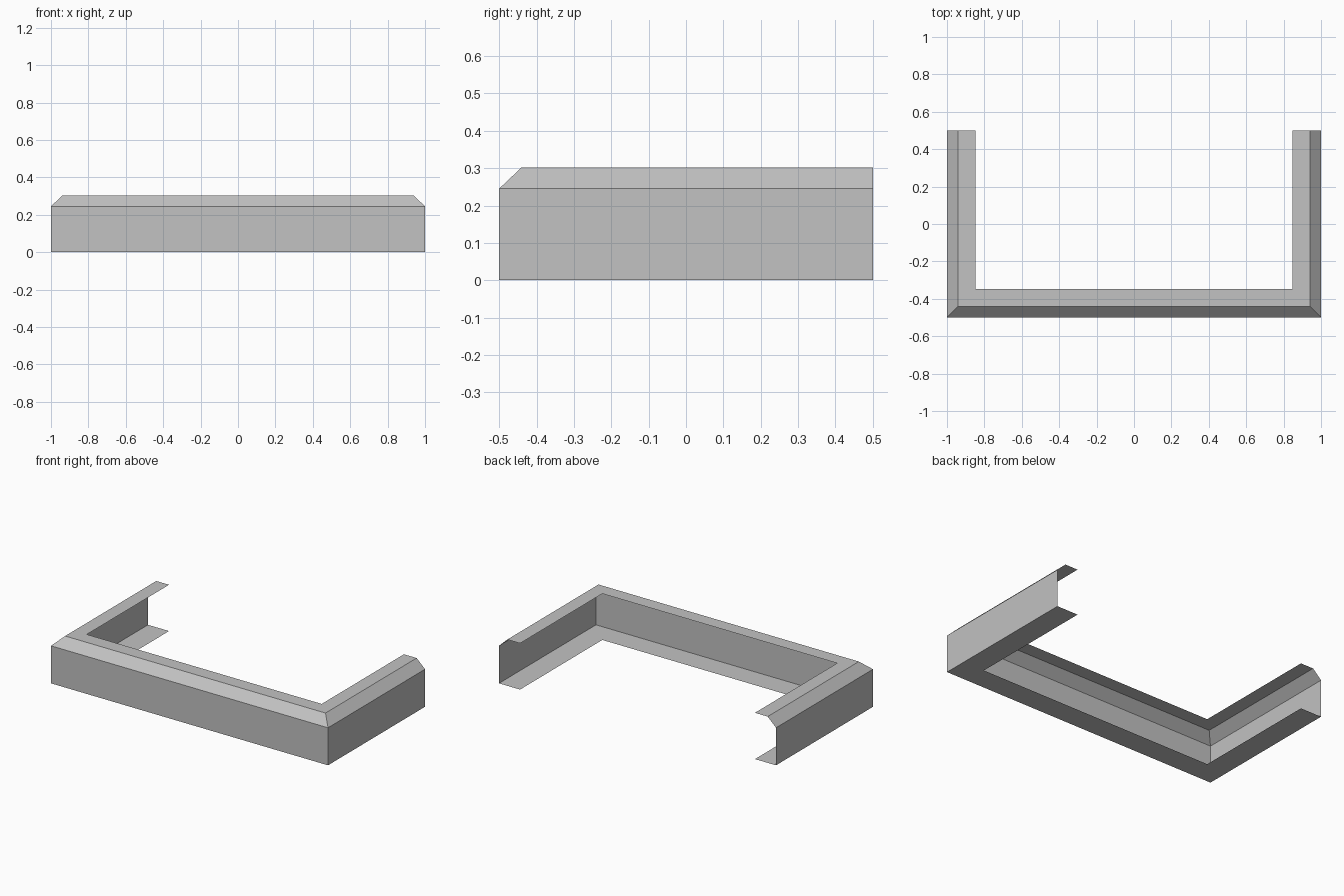
import bpy
import bmesh

cube = bpy.data.objects.get("Cube")
if cube:
    bpy.data.objects.remove(cube, do_unlink=True)

grey = bpy.data.materials.new("light_grey")
grey.use_nodes = True
colour = (0.54, 0.54, 0.54, 1)
grey.diffuse_color = colour
grey.node_tree.nodes["Principled BSDF"].inputs["Base Color"].default_value = colour

# Open channel section: inset from the outer edge, height
section = [(0.152, 0), (0, 0), (0, 0.245), (0.06, 0.302), (0.152, 0.302)]


def path(inset):
    """U-shaped outline with mitred corners, moved inwards by the inset."""
    x, y = 1 - inset, -0.5 + inset
    return [(-x, 0.5), (-x, y), (x, y), (x, 0.5)]


# Sweep the section round the outline as a thin open shell
bm = bmesh.new()
rails = [[bm.verts.new((x, y, z)) for x, y in path(inset)] for inset, z in section]
for low, high in zip(rails, rails[1:]):
    for i in range(3):
        bm.faces.new((low[i], low[i + 1], high[i + 1], high[i]))

mesh = bpy.data.meshes.new("channel_frame")
bm.to_mesh(mesh)
bm.free()
mesh.materials.append(grey)
frame = bpy.data.objects.new("channel_frame", mesh)
bpy.context.collection.objects.link(frame)
